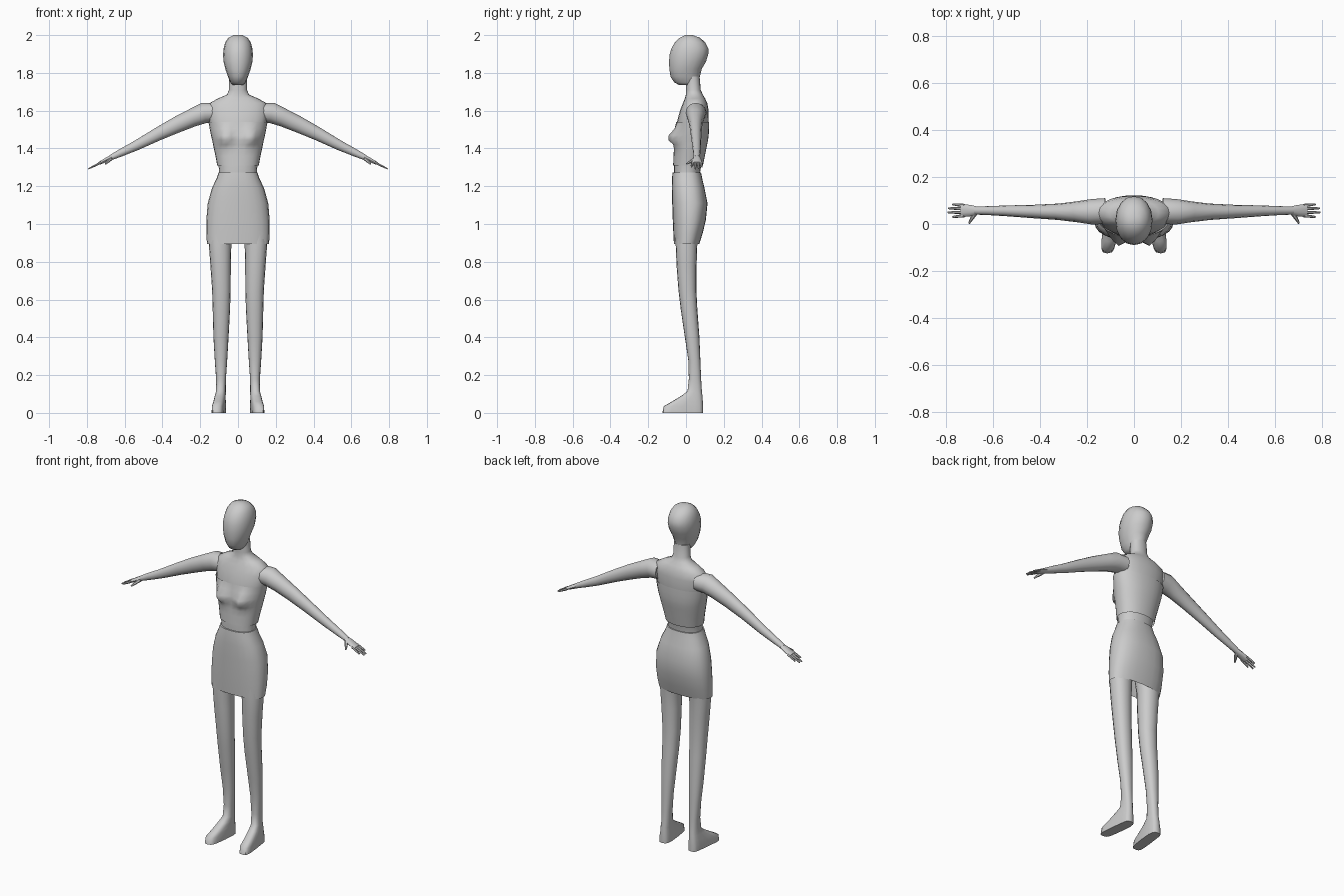
import bpy, bmesh, math
from mathutils import Vector


def finish(name, bm, mirror=False, angle=50):
    bmesh.ops.recalc_face_normals(bm, faces=bm.faces)
    me = bpy.data.meshes.new(name)
    bm.to_mesh(me)
    bm.free()
    ob = bpy.data.objects.new(name, me)
    bpy.context.collection.objects.link(ob)
    if mirror:
        ob.modifiers.new("mirror", 'MIRROR').use_clip = False
    bpy.ops.object.select_all(action='DESELECT')
    bpy.context.view_layer.objects.active = ob
    ob.select_set(True)
    bpy.ops.object.shade_smooth_by_angle(angle=math.radians(angle))
    return ob


def skin(bm, rings, caps=(True, True)):
    """Bridge a list of point rings with quads."""
    loops = [[bm.verts.new(p) for p in r] for r in rings]
    n = len(loops[0])
    for a, b in zip(loops, loops[1:]):
        for i in range(n):
            j = (i + 1) % n
            bm.faces.new((a[i], a[j], b[j], b[i]))
    if caps[0]:
        bm.faces.new(loops[0])
    if caps[1]:
        bm.faces.new(loops[-1])


def spow(c, p):
    return math.copysign(abs(c) ** (2 / p), c)


def level(z, cx, w, yf, yb, n=16, p=2.2):
    """Horizontal section: half width w, front yf, back yb."""
    cy, ry = (yf + yb) / 2, (yb - yf) / 2
    return [Vector((cx + w * spow(math.cos(t), p), cy + ry * spow(math.sin(t), p), z))
            for t in (2 * math.pi * i / n for i in range(n))]


def tube(bm, pts, n=10):
    """Limb along x: (x, y, z, half depth, half thickness) sections."""
    rings = []
    for k, (x, y, z, ry, rz) in enumerate(pts):
        a, b = Vector(pts[max(k - 1, 0)][:3]), Vector(pts[min(k + 1, len(pts) - 1)][:3])
        d = (b - a).normalized()
        u = d.cross(Vector((0, 0, 1))).normalized()
        v = u.cross(d)
        rings.append([Vector((x, y, z)) + u * ry * math.cos(2 * math.pi * i / n)
                      + v * rz * math.sin(2 * math.pi * i / n) for i in range(n)])
    skin(bm, rings)


# head: z, half width, front, back
bm = bmesh.new()
skin(bm, [level(z, 0, w, f, b, 16, 2.1) for z, w, f, b in [
    (1.735, .028, -.035, .06), (1.75, .040, -.062, .068), (1.78, .053, -.082, .073),
    (1.82, .067, -.088, .083), (1.86, .077, -.090, .106), (1.90, .079, -.086, .118),
    (1.93, .076, -.077, .118), (1.96, .068, -.060, .102), (1.985, .052, -.035, .076),
    (2.0, .024, -.005, .035)]])
finish("head", bm)

# neck and torso
bm = bmesh.new()
skin(bm, [level(z, 0, w, f, b, 20) for z, w, f, b in [
    (1.22, .105, -.062, .070), (1.27, .099, -.064, .074), (1.32, .104, -.064, .083),
    (1.40, .120, -.058, .102), (1.48, .137, -.055, .114), (1.54, .152, -.048, .118),
    (1.60, .160, -.032, .120), (1.64, .150, -.016, .113), (1.665, .105, -.006, .101),
    (1.685, .058, -.001, .089), (1.71, .048, 0, .078), (1.78, .046, 0, .072)]])
finish("torso", bm)

# strapless top, with bust pushed out of the front
rings = [level(z, 0, w, f, b, 28) for z, w, f, b in [
    (1.31, .110, -.068, .090), (1.36, .119, -.066, .100), (1.395, .127, -.064, .107),
    (1.42, .132, -.062, .112), (1.445, .137, -.060, .117), (1.47, .143, -.058, .120),
    (1.505, .150, -.055, .122), (1.54, .156, -.052, .122)]]
for r in rings:
    for v in r:
        if v.y < 0:
            dz = (v.z - 1.455) / (.045 if v.z > 1.455 else .032)
            v.y -= .046 * math.exp(-((abs(v.x) - .068) / .038) ** 2 - dz * dz)
bm = bmesh.new()
skin(bm, rings, (False, False))
finish("strapless_top", bm)

# skirt
bm = bmesh.new()
skin(bm, [level(z, 0, w, f, b, 24, 2.4) for z, w, f, b in [
    (.893, .164, -.064, .070), (.95, .168, -.067, .088), (1.02, .168, -.070, .105),
    (1.11, .160, -.073, .114), (1.19, .138, -.075, .098), (1.24, .114, -.074, .086),
    (1.272, .103, -.071, .080)]], (False, True))
finish("skirt", bm)

# legs with feet: z, centre x, half width, front, back, squareness
leg = []
for z, cx, w, f, b, p in [
        (1.02, .080, .072, -.055, .075, 2.2), (.90, .095, .060, -.055, .060, 2.2),
        (.78, .092, .054, -.050, .056, 2.2), (.65, .088, .049, -.040, .055, 2.2),
        (.55, .088, .046, -.028, .060, 2.2), (.40, .090, .040, -.006, .071, 2.2),
        (.28, .090, .033, .012, .076, 2.2), (.18, .090, .026, .015, .080, 2.3),
        (.115, .090, .026, .008, .084, 2.4), (.09, .092, .028, -.025, .087, 2.6),
        (.06, .093, .030, -.075, .089, 3), (.035, .094, .032, -.118, .090, 3.6),
        (0, .094, .032, -.125, .090, 3.8)]:
    r = level(z, cx, w, f, b, 16, p)
    for v in r:
        if z < .12 and v.y < .04:
            v.x += .12 * (.04 - v.y)      # toes turn outward
    leg.append(r)
bm = bmesh.new()
skin(bm, leg)
finish("legs", bm, True)

# arms
bm = bmesh.new()
tube(bm, [(.12, .055, 1.590, .055, .050), (.18, .052, 1.588, .054, .055),
          (.24, .052, 1.563, .045, .048), (.32, .052, 1.527, .035, .043),
          (.42, .053, 1.478, .029, .035), (.54, .056, 1.415, .023, .026),
          (.62, .057, 1.377, .019, .020), (.675, .057, 1.351, .017, .014)], 12)
finish("arms", bm, True)

# hands: palm, four fingers, thumb
bm = bmesh.new()
tube(bm, [(.665, .057, 1.355, .017, .014), (.695, .057, 1.341, .024, .012),
          (.735, .057, 1.321, .028, .008)], 10)
for y0, y1, tip in ((.035, .030, .772), (.050, .049, .792), (.065, .067, .790), (.079, .084, .772)):
    zt = 1.323 - (tip - .73) * .5
    tube(bm, [(.722, y0, 1.327, .007, .007), ((.73 + tip) / 2, (y0 + y1) / 2, (1.323 + zt) / 2, .006, .006),
              (tip, y1, zt, .004, .004)], 6)
tube(bm, [(.672, .050, 1.346, .010, .010), (.690, .024, 1.330, .008, .008),
          (.702, .003, 1.318, .004, .004)], 6)
finish("hands", bm, True)
